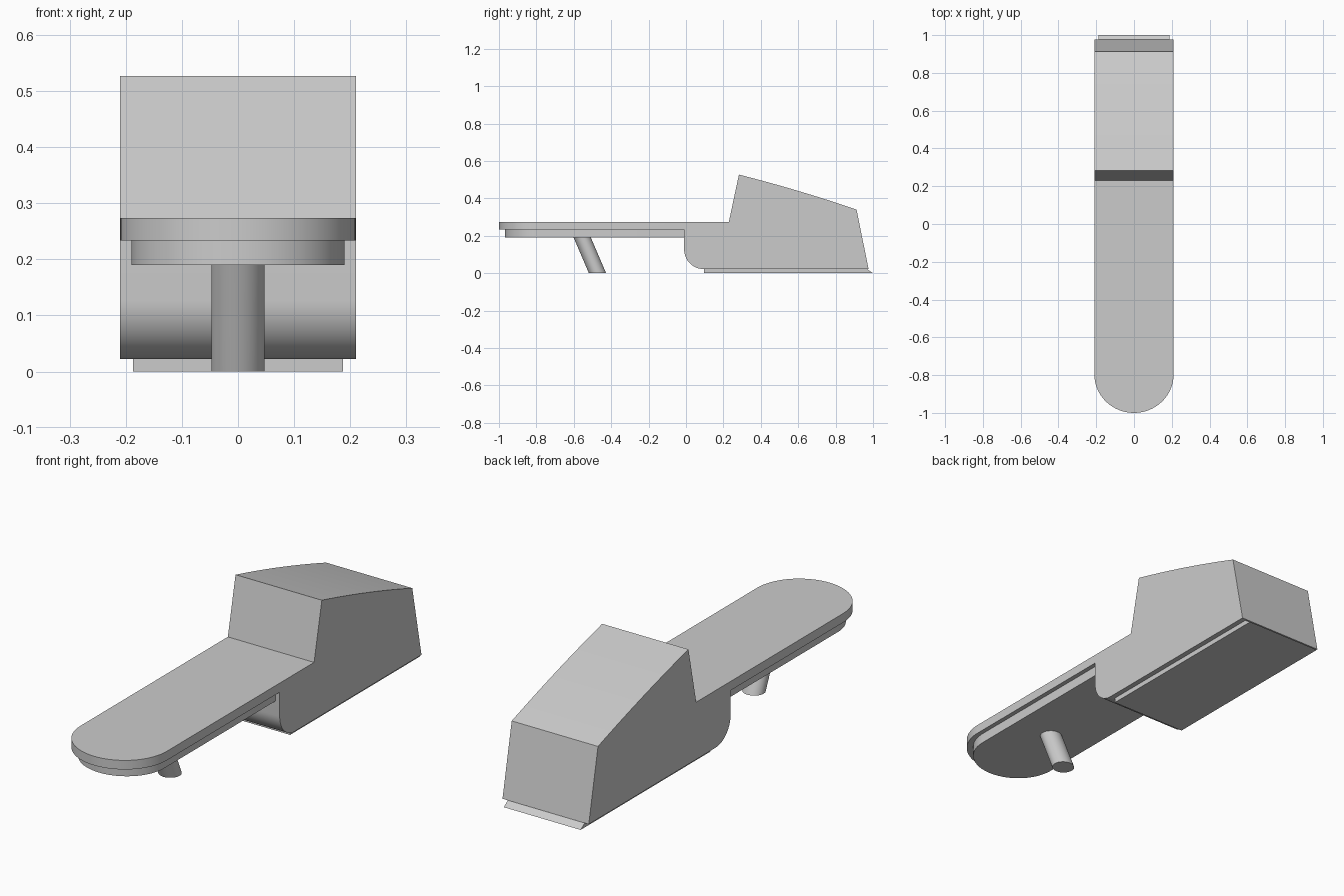
import bpy, bmesh
from math import sin, cos, pi, radians

if "Cube" in bpy.data.objects:
    bpy.data.objects.remove(bpy.data.objects["Cube"])


def prism(name, points, offset):
    """Extrude a closed outline of 3D points by an offset vector."""
    bm = bmesh.new()
    face = bm.faces.new([bm.verts.new(p) for p in points])
    new = bmesh.ops.extrude_face_region(bm, geom=[face])
    bmesh.ops.translate(bm, vec=offset,
                        verts=[v for v in new["geom"] if isinstance(v, bmesh.types.BMVert)])
    bmesh.ops.recalc_face_normals(bm, faces=bm.faces)
    mesh = bpy.data.meshes.new(name)
    bm.to_mesh(mesh)
    bm.free()
    obj = bpy.data.objects.new(name, mesh)
    bpy.context.collection.objects.link(obj)
    return obj


def side_prism(name, profile, half_width):
    return prism(name, [(-half_width, y, z) for y, z in profile], (2 * half_width, 0, 0))


def tongue(half_width, centre, depth, end, z, n=48):
    """Plan outline with a rounded front and a square back."""
    pts = [(-half_width * cos(pi * i / n), centre - depth * sin(pi * i / n), z)
           for i in range(n + 1)]
    return pts + [(half_width, end, z), (-half_width, end, z)]


def smooth(obj):
    bpy.ops.object.select_all(action='DESELECT')
    obj.select_set(True)
    bpy.context.view_layer.objects.active = obj
    bpy.ops.object.shade_smooth_by_angle(angle=radians(30))


# Main body: side profile with rounded lower corner and gently bowed top
corner = [(0.095 - 0.105 * cos(a), 0.127 - 0.105 * sin(a))
          for a in (pi / 2 * i / 16 for i in range(17))]
bow = []
for i in range(13):
    t = i / 12
    bow.append((0.912 - 0.629 * t, 0.34 + 0.187 * t + 0.028 * t * (1 - t)))
profile = [(-1.05, 0.274), (-1.05, 0.234), (-0.01, 0.234)] + corner
profile += [(0.976, 0.022)] + bow + [(0.229, 0.274)]
body = side_prism("main_body", profile, 0.21)

# Round the front of the upper plate in plan
cutter = prism("plan_cutter", tongue(0.21, -0.795, 0.205, 1.2, -0.2), (0, 0, 1))
# Widen the straight part so its sides do not coincide with the body
for v in cutter.data.vertices:
    if v.co.y > 1.0:
        v.co.x *= 1.005
cutter.hide_render = True
mod = body.modifiers.new("round_front", 'BOOLEAN')
mod.operation = 'INTERSECT'
mod.solver = 'EXACT'
mod.object = cutter
bpy.context.view_layer.objects.active = body
body.select_set(True)
bpy.ops.object.modifier_apply(modifier=mod.name)
bpy.data.objects.remove(cutter, do_unlink=True)
smooth(body)

# Narrower plate under the tongue
smooth(prism("under_plate", tongue(0.19, -0.785, 0.182, -0.005, 0.19), (0, 0, 0.044)))

# Sole pad with bevelled back edge
side_prism("sole_pad", [(0.095, 0), (1.0, 0), (0.967, 0.0225), (0.095, 0.0225)], 0.187)

# Slanted support peg
r = 0.0475
smooth(prism("support_peg",
             [(r * cos(2 * pi * i / 32), -0.473 + r * 0.97 * sin(2 * pi * i / 32), 0)
              for i in range(32)], (0, -0.082, 0.191)))
